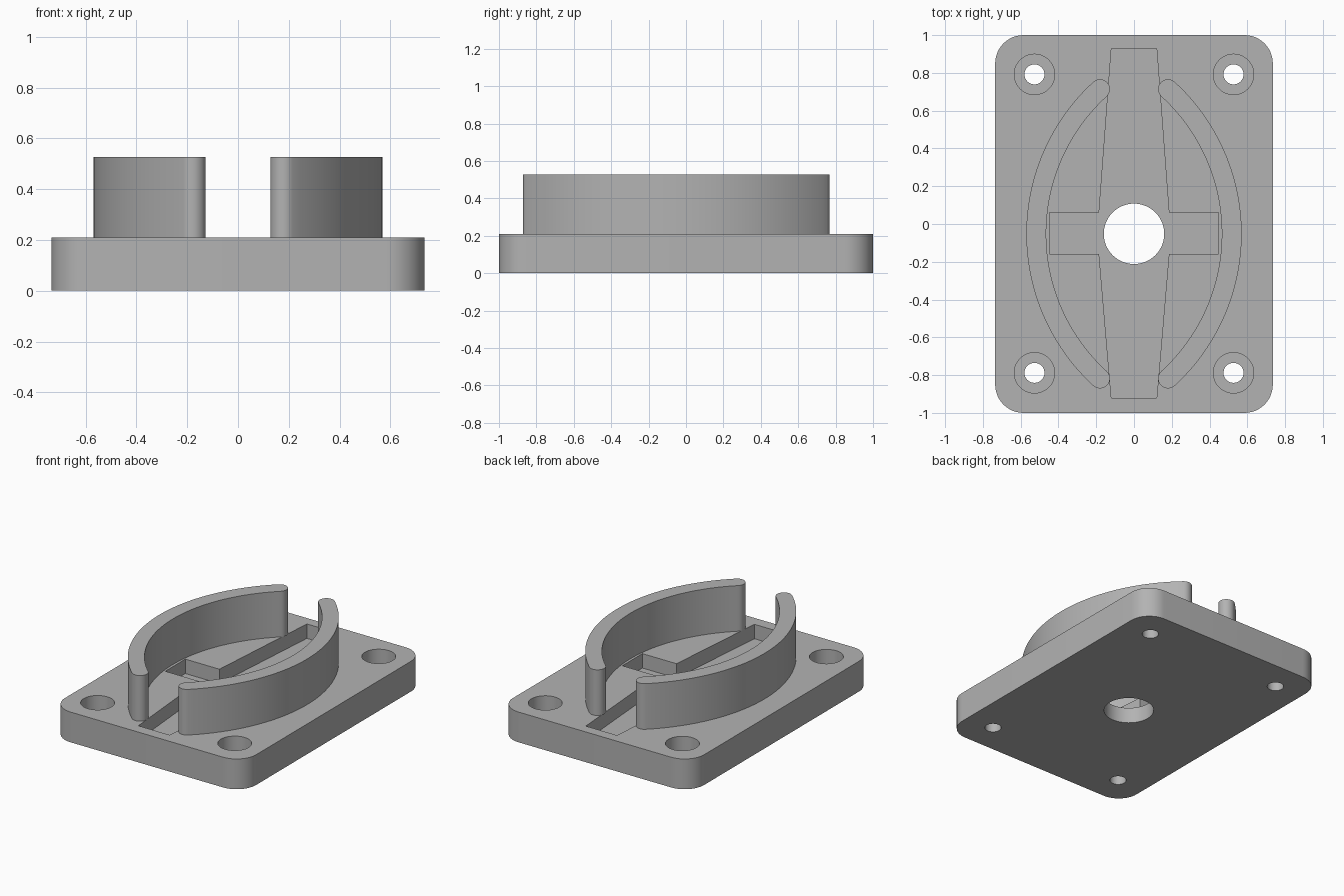
import bpy, bmesh, math

if "Cube" in bpy.data.objects:
    bpy.data.objects.remove(bpy.data.objects["Cube"])

grey = bpy.data.materials.new("plain_grey")
grey.diffuse_color = (0.45, 0.45, 0.45, 1)
grey.use_nodes = True
grey.node_tree.nodes["Principled BSDF"].inputs["Base Color"].default_value = grey.diffuse_color


def arc(cx, cy, r, a0, a1, n):
    """Points on an arc, angles in degrees."""
    return [(cx + r * math.cos(math.radians(a0 + (a1 - a0) * i / n)),
             cy + r * math.sin(math.radians(a0 + (a1 - a0) * i / n))) for i in range(n + 1)]


def prism(name, pts, z0, z1):
    """Extrude a closed outline from z0 to z1."""
    bm = bmesh.new()
    face = bm.faces.new([bm.verts.new((x, y, z0)) for x, y in pts])
    top = bmesh.ops.extrude_face_region(bm, geom=[face])["geom"]
    bmesh.ops.translate(bm, vec=(0, 0, z1 - z0),
                        verts=[v for v in top if isinstance(v, bmesh.types.BMVert)])
    bmesh.ops.recalc_face_normals(bm, faces=bm.faces)
    me = bpy.data.meshes.new(name)
    bm.to_mesh(me)
    bm.free()
    me.materials.append(grey)
    ob = bpy.data.objects.new(name, me)
    bpy.context.collection.objects.link(ob)
    return ob


def activate(ob):
    bpy.ops.object.select_all(action='DESELECT')
    ob.select_set(True)
    bpy.context.view_layer.objects.active = ob


def cut(ob, pts, z0, z1):
    """Subtract a prism and remove the cutter."""
    cutter = prism("cutter", pts, z0, z1)
    cutter.hide_render = True
    mod = ob.modifiers.new("cut", 'BOOLEAN')
    mod.operation, mod.solver, mod.object = 'DIFFERENCE', 'EXACT', cutter
    activate(ob)
    bpy.ops.object.modifier_apply(modifier=mod.name)
    bpy.data.objects.remove(cutter)


def circle(cx, cy, r, n=48):
    return arc(cx, cy, r, 0, 360, n)[:-1]


T = 0.21      # plate thickness
CY = -0.052   # centre of the oval and the bore

# rounded base plate
W, R = 0.735, 0.15
outline = []
for sx, sy, a in ((1, 1, 0), (-1, 1, 90), (-1, -1, 180), (1, -1, 270)):
    outline += arc(sx * (W - R), sy * (1 - R), R, a, a + 90, 12)
plate = prism("base_plate", outline, 0, T)

# tapered cross-shaped recess
right = [(0.12, -0.922), (0.185, -0.16), (0.447, -0.16),
         (0.447, 0.06), (0.185, 0.06), (0.12, 0.928)]
cut(plate, right + [(-x, y) for x, y in reversed(right)], T - 0.1, T + 0.1)

# centre bore and counterbored screw holes
cut(plate, circle(0, CY, 0.16, 64), -0.1, T + 0.1)
for x in (-0.527, 0.527):
    for y in (-0.788, 0.792):
        cut(plate, circle(x, y, 0.053, 32), -0.1, T + 0.1)
        cut(plate, circle(x, y, 0.107), T - 0.125, T + 0.1)

# pair of curved walls with rounded ends
CX, RO, RI = -0.52, 1.09, 0.985
mid, cap = (RO + RI) / 2, (RO - RI) / 2
ang = math.degrees(math.acos((0.18 - CX) / mid))
ex, ey = 0.18, mid * math.sin(math.radians(ang))
wall = arc(CX, CY, RO, -ang, ang, 48)
wall += arc(ex, CY + ey, cap, ang, ang + 180, 14)[1:-1]
wall += arc(CX, CY, RI, ang, -ang, 48)
wall += arc(ex, CY - ey, cap, 180 - ang, 360 - ang, 14)[1:-1]
walls = [prism("right_curved_wall", wall, T, 0.527),
         prism("left_curved_wall", [(-x, y) for x, y in reversed(wall)], T, 0.527)]

for ob in [plate] + walls:
    activate(ob)
    bpy.ops.object.shade_smooth_by_angle(angle=math.radians(30))
